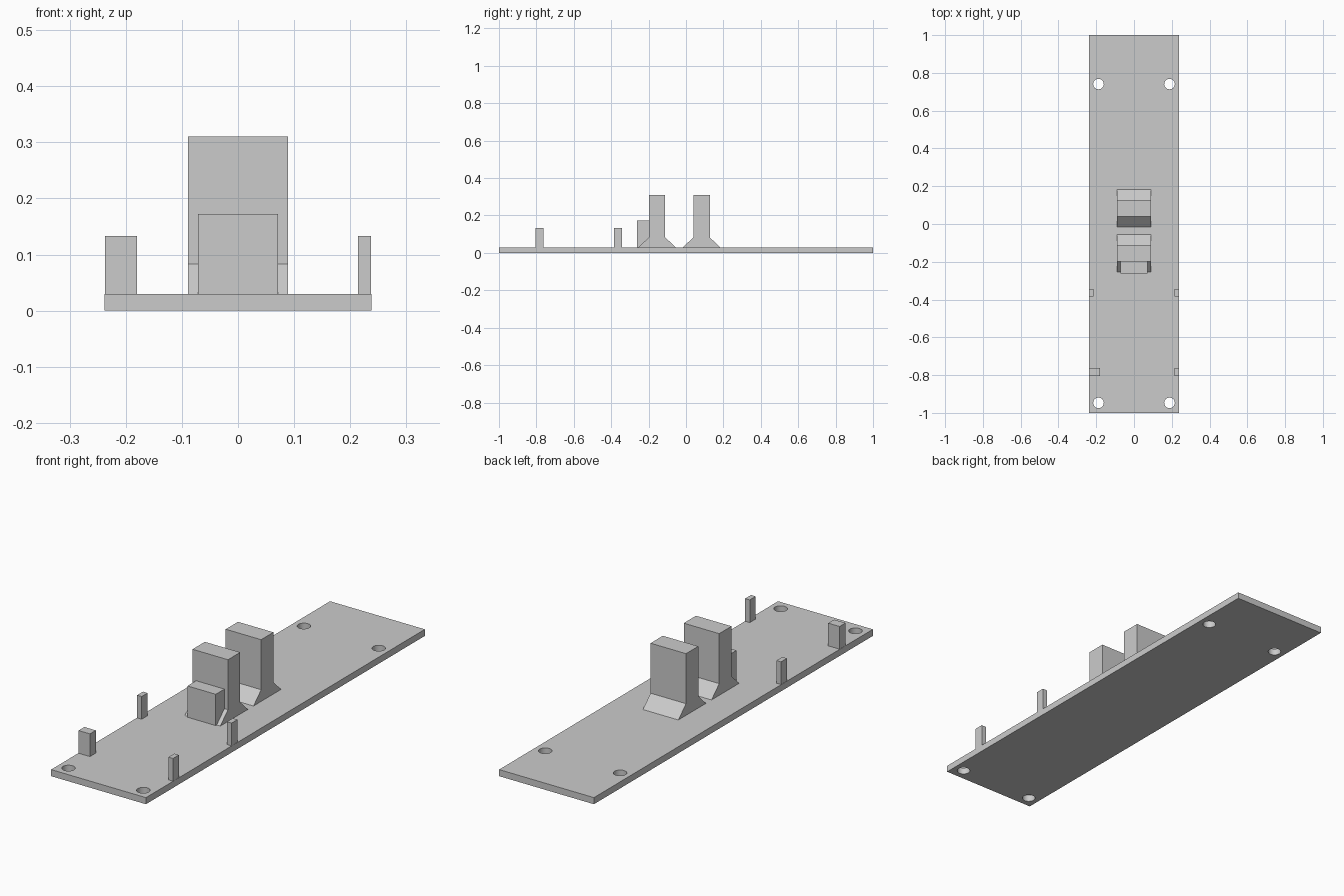
import bpy, bmesh

if "Cube" in bpy.data.objects:
    bpy.data.objects.remove(bpy.data.objects["Cube"], do_unlink=True)

GREY = (0.6, 0.6, 0.6, 1.0)
grey = bpy.data.materials.new("light_grey")
grey.use_nodes = True
grey.diffuse_color = GREY
grey.node_tree.nodes["Principled BSDF"].inputs["Base Color"].default_value = GREY

PLATE_TOP = 0.03


def extrude_profile(name, profile, x0, x1):
    """Extrude a closed (y, z) outline along x."""
    bm = bmesh.new()
    face = bm.faces.new([bm.verts.new((x0, y, z)) for y, z in profile])
    moved = bmesh.ops.extrude_face_region(bm, geom=[face])["geom"]
    verts = [v for v in moved if isinstance(v, bmesh.types.BMVert)]
    bmesh.ops.translate(bm, verts=verts, vec=(x1 - x0, 0, 0))
    bmesh.ops.recalc_face_normals(bm, faces=bm.faces)
    mesh = bpy.data.meshes.new(name)
    bm.to_mesh(mesh)
    bm.free()
    mesh.materials.append(grey)
    obj = bpy.data.objects.new(name, mesh)
    bpy.context.collection.objects.link(obj)
    return obj


def block(name, x0, x1, y0, y1, z0, z1):
    return extrude_profile(name, [(y0, z0), (y1, z0), (y1, z1), (y0, z1)], x0, x1)


# Base plate with four round screw holes
plate = block("base_plate", -0.238, 0.238, -1, 1, 0, PLATE_TOP)
cutters = []
for x in (-0.188, 0.188):
    for y in (-0.947, 0.741):
        bpy.ops.mesh.primitive_cylinder_add(vertices=32, radius=0.028, depth=0.2,
                                            location=(x, y, PLATE_TOP / 2))
        cutter = bpy.context.object
        cutter.name = "hole_cutter"
        cutter.hide_render = True
        cutter.data.materials.append(grey)
        cutters.append(cutter)
        cut = plate.modifiers.new("screw_hole", "BOOLEAN")
        cut.operation = "DIFFERENCE"
        cut.solver = "EXACT"
        cut.object = cutter

bpy.ops.object.select_all(action="DESELECT")
plate.select_set(True)
bpy.context.view_layer.objects.active = plate
for name in [m.name for m in plate.modifiers]:
    bpy.ops.object.modifier_apply(modifier=name)
for cutter in cutters:
    bpy.data.objects.remove(cutter, do_unlink=True)
bpy.ops.object.shade_smooth_by_angle()

# Two upright supports with flared feet
for name, y in (("front_support", -0.155), ("back_support", 0.083)):
    half, foot, knee, top = 0.044, 0.099, 0.083, 0.31
    side = [(foot, PLATE_TOP), (half, knee), (half, top)]
    outline = [(y + d, z) for d, z in side] + [(y - d, z) for d, z in reversed(side)]
    extrude_profile(name, outline, -0.089, 0.089)

# Lower stop block against the front support
block("stop_block", -0.071, 0.071, -0.261, -0.199, PLATE_TOP, 0.172)

# Edge posts, the right front one being wider
for name, x0, x1, y in (("right_front_post", -0.237, -0.18, -0.784),
                        ("left_front_post", 0.214, 0.237, -0.784),
                        ("right_back_post", -0.237, -0.214, -0.364),
                        ("left_back_post", 0.214, 0.237, -0.364)):
    block(name, x0, x1, y - 0.021, y + 0.021, PLATE_TOP, 0.133)
